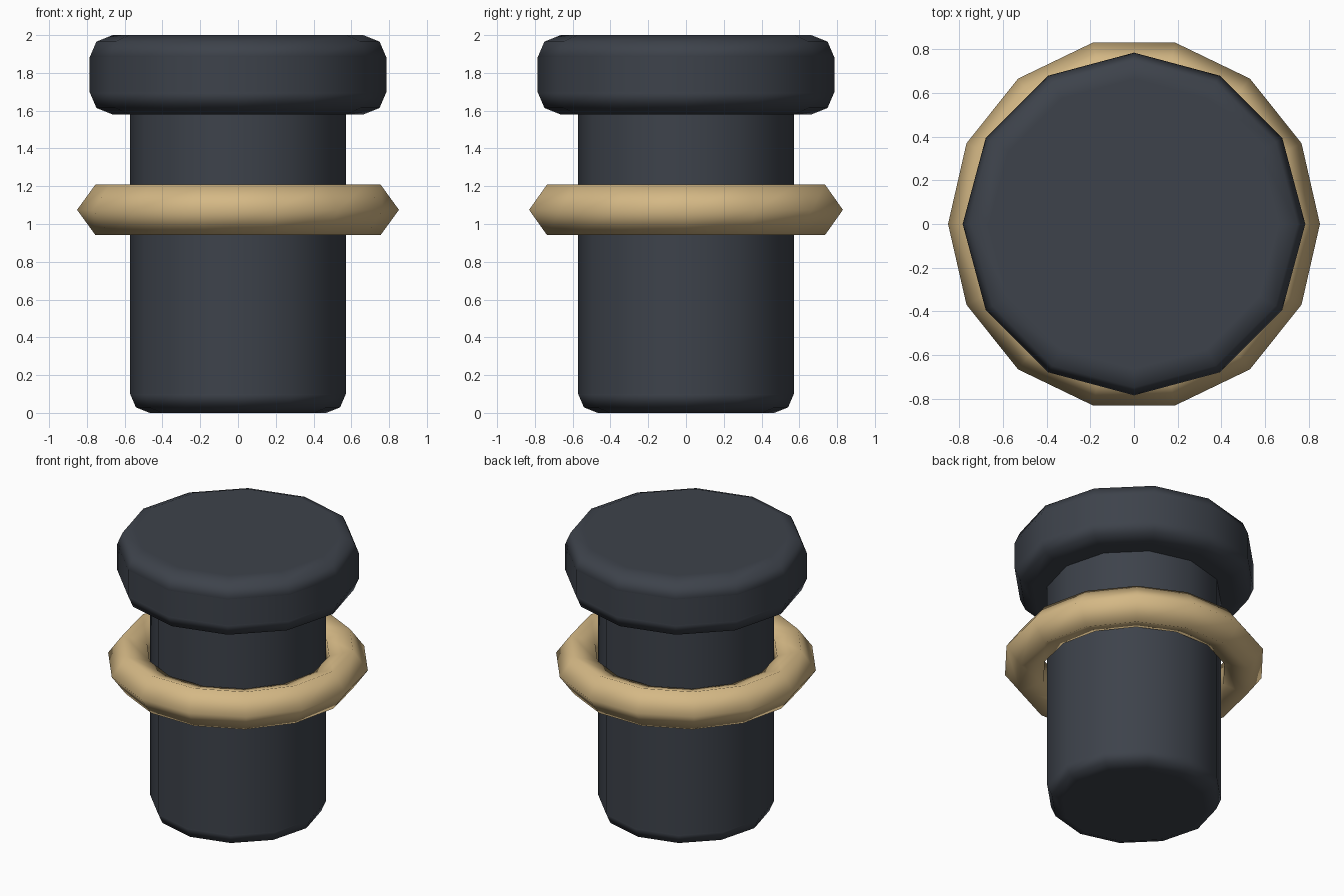
import bpy

default = bpy.data.objects.get("Cube")
if default:
    bpy.data.objects.remove(default, do_unlink=True)


def make_material(name, color):
    mat = bpy.data.materials.new(name)
    mat.use_nodes = True
    mat.diffuse_color = color
    bsdf = next(n for n in mat.node_tree.nodes if n.type == 'BSDF_PRINCIPLED')
    bsdf.inputs["Base Color"].default_value = color
    return mat


def finish(name, mat):
    obj = bpy.context.object
    obj.name = name
    obj.data.name = name
    obj.data.materials.append(mat)
    bpy.ops.object.shade_smooth()
    return obj


def rounded_cylinder(name, radius, bottom, top, bevel, mat):
    # Twelve-sided cylinder with softened rims
    bpy.ops.mesh.primitive_cylinder_add(
        vertices=12, radius=radius, depth=top - bottom,
        location=(0, 0, (bottom + top) / 2))
    obj = finish(name, mat)
    mod = obj.modifiers.new("rim_bevel", 'BEVEL')
    mod.width = bevel
    mod.segments = 2
    mod.limit_method = 'ANGLE'
    mod.angle_limit = 0.8
    mod.harden_normals = True
    return obj


slate = make_material("dark_slate", (0.047, 0.055, 0.070, 1))
brass = make_material("pale_brass", (0.66, 0.48, 0.235, 1))

# Plunger body and its wide cap
rounded_cylinder("shaft", 0.571, 0.0, 1.75, 0.10, slate)
rounded_cylinder("cap", 0.785, 1.58, 2.0, 0.117, slate)

# Collar ring around the shaft
bpy.ops.mesh.primitive_torus_add(
    major_radius=0.711, minor_radius=0.141, major_segments=14,
    minor_segments=5, location=(0, 0, 1.075))
finish("collar_ring", brass)
